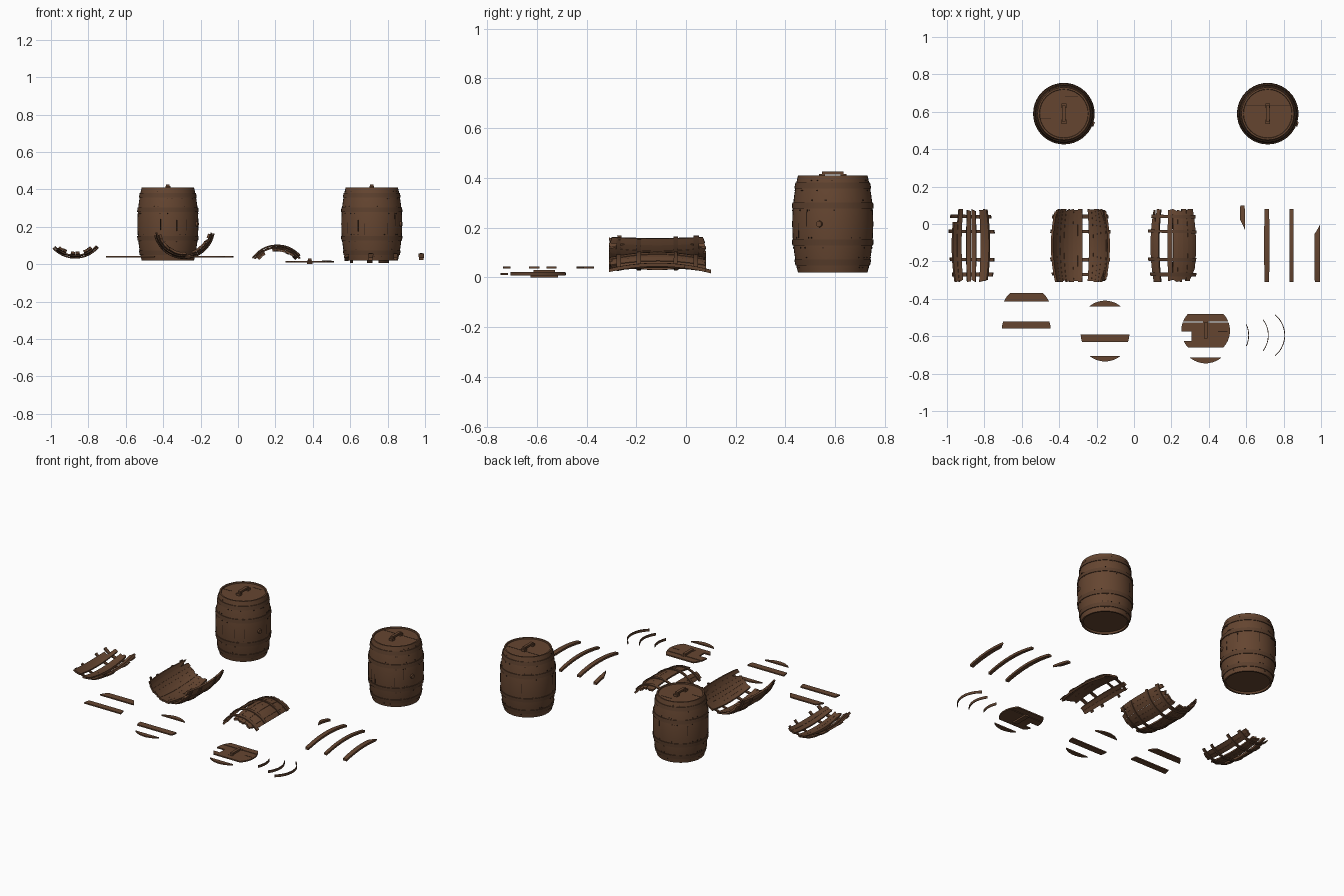
import bpy, bmesh, math, random

random.seed(4)
cube = bpy.data.objects.get("Cube")
if cube:
    bpy.data.objects.remove(cube)


def material(name, col):
    m = bpy.data.materials.new(name)
    m.use_nodes = True
    m.diffuse_color = (*col, 1)
    bsdf = next(n for n in m.node_tree.nodes if n.type == 'BSDF_PRINCIPLED')
    bsdf.inputs["Base Color"].default_value = (*col, 1)
    return m


WOOD = material("brown wood", (0.130, 0.060, 0.030))
BAND = material("dark brown band", (0.105, 0.050, 0.026))
DARK = material("crack brown", (0.03, 0.015, 0.009))

HALF = 0.195                  # half the barrel height
HOOPS = (-0.155, -0.075, 0.075, 0.155)


def radius(t):
    return 0.163 - 0.023 * (t / HALF) ** 2


def finish(name, bm, mat, smooth=True):
    bmesh.ops.recalc_face_normals(bm, faces=bm.faces)
    me = bpy.data.meshes.new(name)
    bm.to_mesh(me)
    bm.free()
    ob = bpy.data.objects.new(name, me)
    bpy.context.collection.objects.link(ob)
    me.materials.append(mat)
    if smooth:
        bpy.ops.object.select_all(action='DESELECT')
        ob.select_set(True)
        bpy.context.view_layer.objects.active = ob
        bpy.ops.object.shade_smooth_by_angle(angle=math.radians(35))
    return ob


def slab(name, fn, nu, nv, mat):
    """Closed thick sheet; fn(u, v, side) gives a point, all arguments 0 to 1."""
    bm = bmesh.new()
    g = [[[bm.verts.new(fn(i / nu, j / nv, k)) for j in range(nv + 1)]
          for i in range(nu + 1)] for k in (0, 1)]
    for i in range(nu):
        for j in range(nv):
            for s in g:
                bm.faces.new((s[i][j], s[i + 1][j], s[i + 1][j + 1], s[i][j + 1]))
    for i in range(nu):
        for j in (0, nv):
            bm.faces.new((g[0][i][j], g[0][i + 1][j], g[1][i + 1][j], g[1][i][j]))
    for j in range(nv):
        for i in (0, nu):
            bm.faces.new((g[0][i][j], g[0][i][j + 1], g[1][i][j + 1], g[1][i][j]))
    return finish(name, bm, mat)


def lathe(name, profile, x, y, mat, n=40):
    bm = bmesh.new()
    vs = [bm.verts.new((r, 0, z)) for r, z in profile]
    es = [bm.edges.new(p) for p in zip(vs, vs[1:])]
    bmesh.ops.spin(bm, geom=vs + es, cent=(0, 0, 0), axis=(0, 0, 1),
                   angle=math.tau, steps=n, use_merge=True)
    bmesh.ops.remove_doubles(bm, verts=bm.verts, dist=1e-5)
    bmesh.ops.translate(bm, verts=bm.verts, vec=(x, y, 0))
    return finish(name, bm, mat)


def box(name, centre, size, mat, rot=0):
    bm = bmesh.new()
    bmesh.ops.create_cube(bm, size=1)
    bmesh.ops.scale(bm, verts=bm.verts, vec=size)
    ob = finish(name, bm, mat, False)
    ob.location = centre
    ob.rotation_euler.z = rot
    return ob


def curved(name, c, side, a0, a1, ends0, ends1, lift, thick, nu, nv, mat):
    """Piece of barrel wall lying along y; ends differ at its two long edges."""
    def fn(u, v, k):
        a = math.radians(a0 + (a1 - a0) * u)
        lo = ends0[0] + (ends1[0] - ends0[0]) * u
        hi = ends0[1] + (ends1[1] - ends0[1]) * u
        t = lo + (hi - lo) * v
        r = radius(t) + lift - thick * k
        return (c[0] + r * math.sin(a), c[1] + t, c[2] + side * r * math.cos(a))
    return slab(name, fn, nu, nv, mat)


def handle(x, y, z):
    for s in (-1, 1):
        box("handle_foot", (x, y + s * 0.043, z + 0.007), (0.026, 0.024, 0.014), WOOD)
    box("handle_bar", (x, y, z + 0.018), (0.018, 0.085, 0.012), WOOD)


# Whole barrels
def barrel(x, y, seams):
    mid = 0.02 + HALF
    ts = [HALF * (i / 8 - 1) for i in range(17)]
    prof = [(0, 0.032), (0.128, 0.032), (0.13, 0.02)]
    prof += [(radius(t), mid + t) for t in ts]
    prof += [(0.131, mid + HALF), (0.129, mid + HALF - 0.007), (0, mid + HALF - 0.007)]
    lathe("barrel_body", prof, x, y, WOOD)
    for t in HOOPS:
        lo, hi = t - 0.012, t + 0.012
        lathe("barrel_hoop", [(radius(lo) - 0.003, mid + lo), (radius(lo) + 0.004, mid + lo),
                              (radius(hi) + 0.004, mid + hi), (radius(hi) - 0.003, mid + hi)],
              x, y, BAND)
    top = mid + HALF - 0.007
    handle(x, y, top)
    for dx, dy, w in seams:
        box("lid_seam", (x + dx, y + dy, top), (w, 0.004, 0.002), DARK)
    # Nails and small cracks in the wall
    for i in range(70):
        a, t = random.uniform(0, math.tau), random.choice(HOOPS) + random.choice((-0.02, 0.02))
        r = radius(t)
        box("nail", (x + r * math.cos(a), y + r * math.sin(a), mid + t),
            (0.004, 0.005, 0.005), DARK, a)
    for i in range(7):
        a, t = random.uniform(0, math.tau), random.uniform(-0.03, 0.03)
        r = radius(t) - 0.001
        box("stave_crack", (x + r * math.cos(a), y + r * math.sin(a), mid + t),
            (0.004, 0.003, 0.06), DARK, a)


barrel(-0.375, 0.59, [(0.04, 0.09, 0.07), (-0.1, -0.025, 0.06)])
barrel(0.715, 0.59, [(0, 0.045, 0.25)])
for bx in (-0.375, 0.715):
    bung = lathe("bung", [(0, 0.006), (0.012, 0.006), (0.015, -0.01), (0, -0.01)], 0, 0, WOOD, 12)
    bung.location = (bx + 0.156, 0.535, 0.215)
    bung.rotation_euler = (0, math.pi / 2, -0.34)


# Broken wall sections with their hoops
def fragment(c, side, angles, reach):
    for a in angles:
        edge = abs(a) > reach - 14
        cut = lambda: HALF - random.choice((0, 0, 0.004, 0.012, 0.07 if edge else 0.006))
        e0, e1 = (-cut(), cut()), (-cut(), cut())
        curved("broken_stave", c, side, a - 4.9, a + 4.9, e0, e1,
               random.uniform(-0.002, 0.001), 0.012, 2, 10, WOOD)
    for t in HOOPS:
        a0, a1 = (-reach - random.uniform(0, 9), reach + random.uniform(0, 9))
        w = random.uniform(0.005, 0.012)
        curved("broken_hoop", c, side, a0, a1, (t - w, t + 0.01), (t - 0.01, t + w),
               0.005, 0.007, 16, 1, BAND)


fragment((-0.87, -0.115, 0.195), -1, (-35, -25, -5, 5, 24, 34), 42)
fragment((-0.288, -0.115, 0.193), -1,
         [-70 + 10 * i for i in range(8)] + [23, 33, 43, 53, 63, 72], 74)
fragment((0.21, -0.115, -0.06), 1, (-44, -34, -6, 4, 14, 24, 34, 44), 48)

# Loose staves
for x, w, e0, e1 in ((0.58, 5, (0.14, 0.215), (0.085, 0.215)), (0.71, 5, (-HALF, HALF), (-HALF, HALF)),
                     (0.842, 4, (-HALF, HALF), (-HALF, HALF)), (0.98, 5.5, (-HALF, 0.06), (-HALF, 0.11))):
    curved("loose_stave", (x, -0.115, -0.104), 1, -w, w, e0, e1, 0, 0.014, 2, 10, WOOD)


# Lid boards: strips of a disc between two heights, with an optional left cut
def board(name, x, y, y0, y1, z, cut=-1):
    R = 0.1301

    def fn(u, v, k):
        py = y0 + (y1 - y0) * v
        h = math.sqrt(max(R * R - py * py, 0.0001))
        lo = max(-h, cut)
        return (x + lo + (h - lo) * u, y + py, z + 0.008 * k)
    return slab(name, fn, 1, 6, WOOD)


for x, y, y0, y1 in ((-0.576, -0.562, 0.002, 0.042), (-0.575, -0.465, 0.05, 0.095),
                     (-0.155, -0.587, -0.045, -0.003), (-0.155, -0.54, 0.1, 0.13),
                     (-0.155, -0.605, -0.13, -0.1)):
    board("loose_lid_board", x, y, y0, y1, 0.036)
for y, y0, y1, cut in ((-0.57, -0.09, -0.055, -1), (-0.57, -0.055, -0.005, -0.075),
                       (-0.57, -0.005, 0.043, -1), (-0.57, 0.048, 0.088, -1),
                       (-0.615, -0.13, -0.1, -1)):
    board("broken_lid_board", 0.383, y, y0, y1, 0.01, cut)
handle(0.383, -0.57, 0.006)
box("lid_batten", (0.383, -0.57, 0.005), (0.03, 0.11, 0.01), WOOD)
box("lid_crack", (0.475, -0.575, 0.018), (0.05, 0.004, 0.002), DARK)


# Loose hoop pieces standing on edge
for cx, r, half in ((0.475, 0.14, 25), (0.58, 0.14, 37), (0.665, 0.143, 51)):
    def arc(u, v, k, cx=cx, r=r, half=half):
        a = math.radians(half * (2 * u - 1))
        rr = r - 0.004 * k
        return (cx + rr * math.cos(a), -0.595 + rr * math.sin(a), 0.007 + 0.016 * v)
    slab("loose_hoop_piece", arc, 14, 1, BAND)
